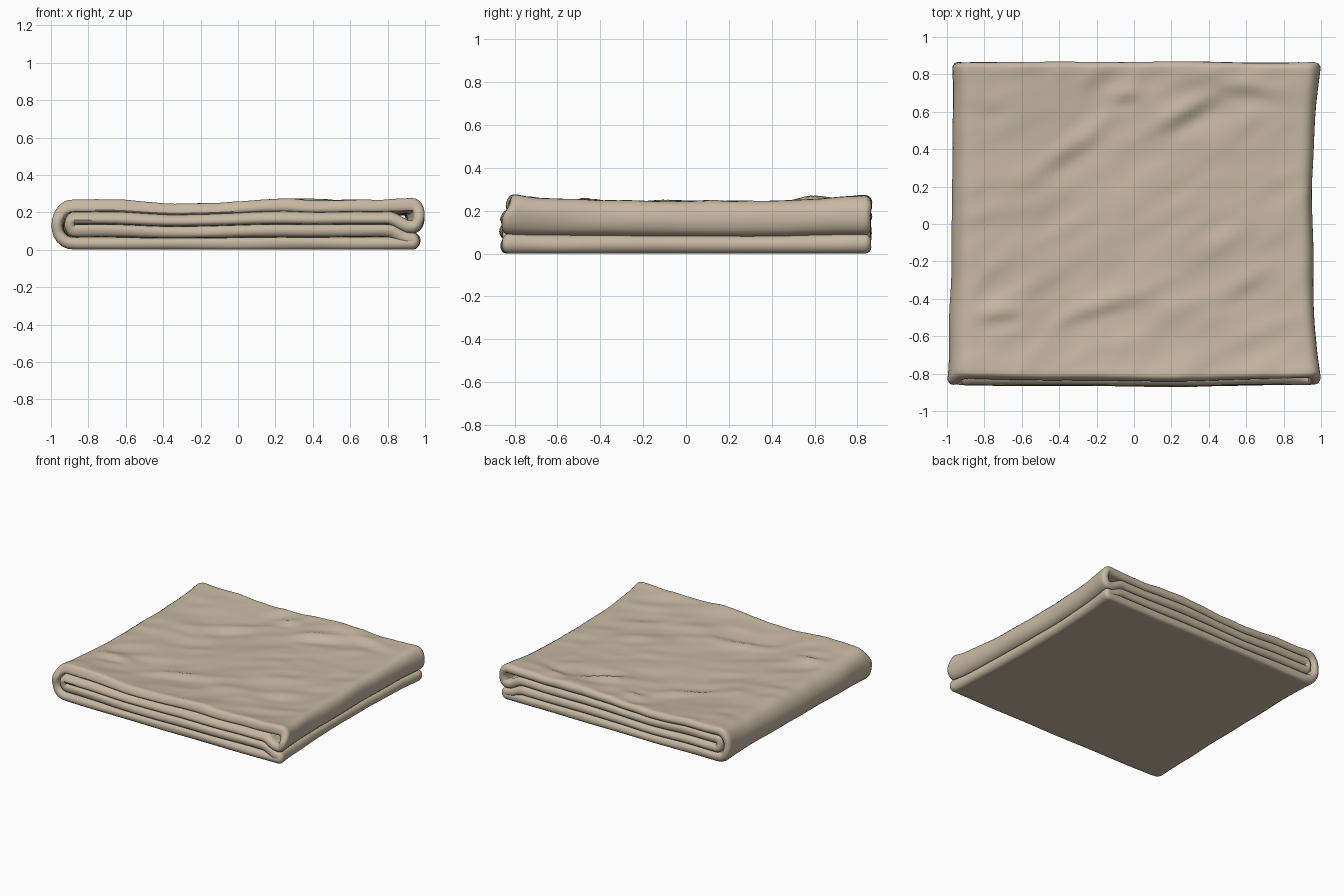
import bpy, bmesh, math
from mathutils import Vector, noise

cube = bpy.data.objects.get("Cube")
if cube:
    bpy.data.objects.remove(cube, do_unlink=True)

HALF = 0.029       # half the cloth thickness
STEPS = 64         # samples across each flat layer


# Cloth material
cloth = bpy.data.materials.new("warm_beige_cloth")
cloth.use_nodes = True
colour = (0.57, 0.475, 0.36, 1)
cloth.diffuse_color = colour
bsdf = next(n for n in cloth.node_tree.nodes if n.type == 'BSDF_PRINCIPLED')
bsdf.inputs["Base Color"].default_value = colour
bsdf.inputs["Roughness"].default_value = 0.9


def smooth(a, b, v):
    t = min(max((v - a) / (b - a), 0), 1)
    return t * t * (3 - 2 * t)


# Folded centreline: four touching layers joined by folds into a closed loop;
# the middle layers drop towards the right-hand folds
def layer(x0, x1, z, drop=0):
    xs = [x0 + (x1 - x0) * i / STEPS for i in range(STEPS)]
    return [Vector((x, z - drop * smooth(0.80, 0.92, x))) for x in xs]


def fold(x, z0, z1, reach, n=12):
    points = []
    for i in range(n):
        a = math.pi * i / n
        points.append(Vector((x + reach * math.sin(a) ** 0.8,
                              (z0 + z1) / 2 - (z1 - z0) / 2 * math.cos(a))))
    return points


path = (layer(-0.87, 0.93, 0.03) + fold(0.93, 0.03, 0.05, 0.012)
        + layer(0.93, -0.87, 0.09, 0.04) + fold(-0.87, 0.09, 0.15, -0.03)
        + layer(-0.87, 0.925, 0.15, 0.045) + fold(0.925, 0.105, 0.206, 0.04)
        + layer(0.925, -0.87, 0.206) + fold(-0.87, 0.206, 0.03, -0.1))


# Cross-section of the cloth along y: (position, end bulge, offset from centreline)
def half_section(side):
    flat = [(side * (2 * j / STEPS - 1), 0, side * HALF) for j in range(STEPS)]
    arc = [(side, side * HALF * math.sin(a), side * HALF * math.cos(a))
           for a in (math.pi * k / 8 for k in range(8))]
    return flat + arc


section = half_section(1) + half_section(-1)

# Main creases on the upper face: x, y, angle, length, width, height
creases = [(0.30, 0.63, 0.50, 0.22, 0.045, 0.017),
           (0.62, 0.74, -0.15, 0.16, 0.045, 0.012),
           (-0.05, 0.70, 0.10, 0.10, 0.040, 0.010),
           (-0.35, 0.42, 0.60, 0.25, 0.050, 0.012),
           (-0.15, -0.42, 0.30, 0.22, 0.045, 0.014),
           (-0.72, -0.47, 0.15, 0.12, 0.040, 0.014),
           (0.62, -0.28, 0.50, 0.20, 0.050, 0.010)]


def wrinkle(x, y):
    u, v = 0.87 * x + 0.5 * y, -0.5 * x + 0.87 * y
    h = 0.009 * noise.noise(Vector((u * 1.5, v * 5, 3)))
    h += 0.008 * noise.noise(Vector((u * 4, v * 9, 8)))
    # pinched folds
    h += 0.003 - 0.014 * abs(noise.noise(Vector((u * 2.5, v * 6, 14))))
    for cx, cy, ang, length, width, height in creases:
        dx, dy = x - cx, y - cy
        along = dx * math.cos(ang) + dy * math.sin(ang)
        across = dy * math.cos(ang) - dx * math.sin(ang)
        # a raised ridge with a shallow valley on its front side
        shape = math.exp(-(across / width) ** 2) - 0.7 * math.exp(-(across / width + 1.6) ** 2)
        h += height * shape * math.exp(-(along / length) ** 2)
    return h


def place(x, z, v, dy):
    # uneven ends of the layers
    wobble = 0.008 * noise.noise(Vector((x * 2, z * 18, v * 5)))
    front = -0.84 + 0.038 * smooth(0.13, 0.22, z) + 0.012 * x * x
    back = 0.835
    y = front + (back - front) * (v + 1) / 2 + dy + wobble * abs(v) ** 6
    # sides pulled in between the corners
    left = 0.97 - 0.012 * v + 0.02 * v ** 4
    right = 0.96 + 0.04 * abs(v) ** 2.5
    px = x * (left + (right - left) * smooth(-0.5, 0.5, x))
    edge = smooth(0.75, 0.98, abs(x))
    px += edge * 0.012 * noise.noise(Vector((z * 6, y * 3, 5 if x > 0 else 9)))
    # sagging middle, raised ends and surface wrinkles
    lift = min(z / 0.235, 1.05)
    sag = 0.014 * abs(x) ** 3 + 0.026 * v ** 4
    sag -= 0.016 * math.exp(-((x + 0.32) / 0.25) ** 2)
    sag += 0.008 * math.exp(-((x - 0.25) / 0.2) ** 2)
    pz = z + lift * sag + lift ** 3 * (1 - 0.5 * edge) * wrinkle(px, y)
    pz += 0.006 * smooth(0.02, 0.08, z) * noise.noise(Vector((px * 2.5, y * 2.5, 1)))
    return Vector((px, y, max(pz, 0)))


# Sweep the section round the folded centreline
bm = bmesh.new()
rings = []
for i, p in enumerate(path):
    tangent = (path[(i + 1) % len(path)] - path[i - 1]).normalized()
    normal = Vector((tangent.y, -tangent.x))
    ring = []
    for v, dy, dn in section:
        q = p + normal * dn
        ring.append(bm.verts.new(place(q.x, q.y, v, dy)))
    rings.append(ring)
for i, ring in enumerate(rings):
    for j in range(len(ring)):
        bm.faces.new((rings[i - 1][j - 1], rings[i - 1][j], ring[j], ring[j - 1]))
bmesh.ops.recalc_face_normals(bm, faces=bm.faces)

mesh = bpy.data.meshes.new("folded_blanket")
bm.to_mesh(mesh)
bm.free()
mesh.materials.append(cloth)
blanket = bpy.data.objects.new("folded_blanket", mesh)
bpy.context.collection.objects.link(blanket)

# Smooth shading with sharp creases kept
bpy.ops.object.select_all(action='DESELECT')
blanket.select_set(True)
bpy.context.view_layer.objects.active = blanket
bpy.ops.object.shade_smooth_by_angle(angle=math.radians(35))
